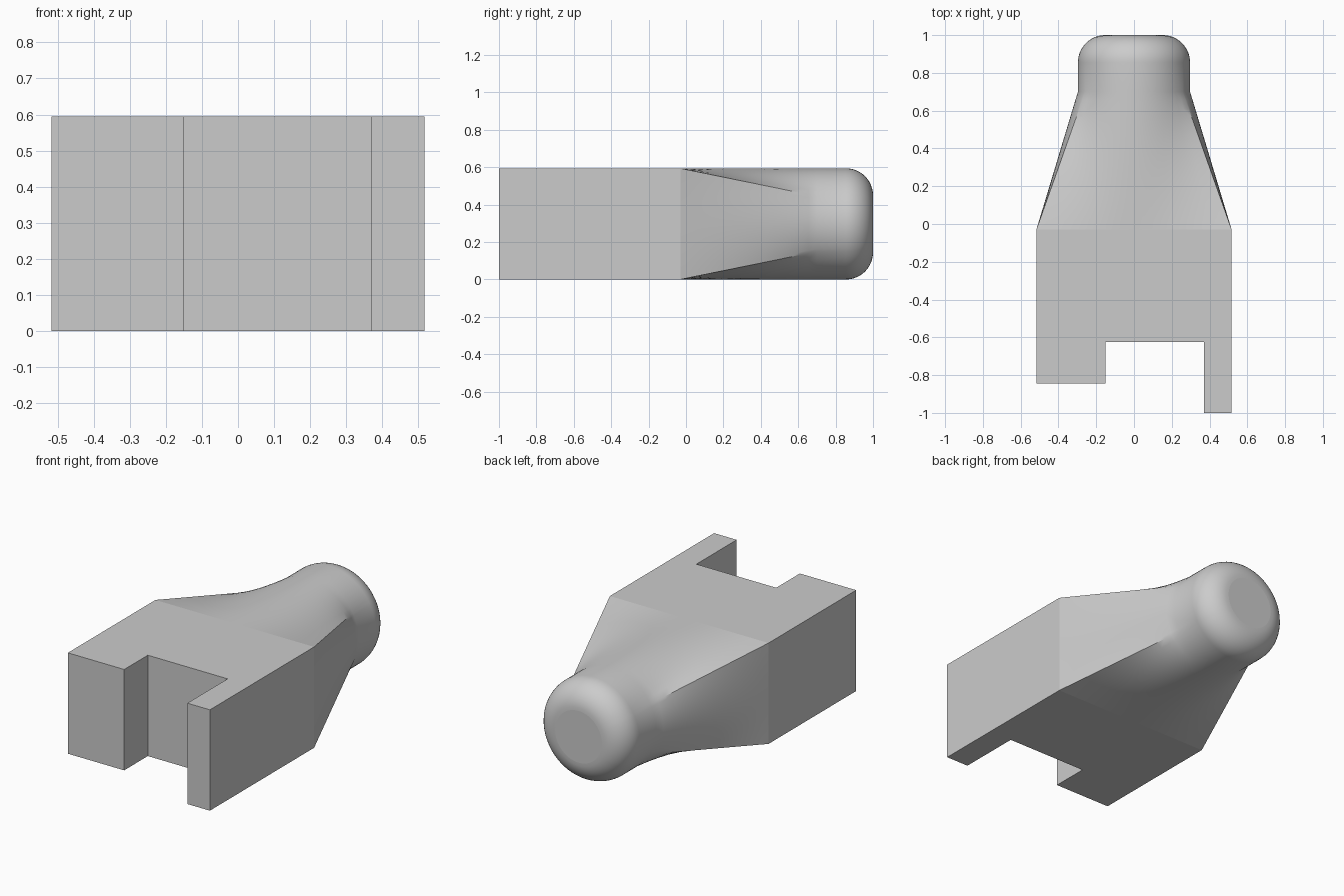
import bpy
import bmesh
from math import atan2, cos, sin, pi

cube = bpy.data.objects.get("Cube")
if cube:
    bpy.data.objects.remove(cube, do_unlink=True)

HALF_W, HALF_H = 0.517, 0.297      # rectangular section
RADIUS, FILLET = 0.297, 0.145      # round neck and its rounded end
Y_SEAM, Y_NECK, Y_END = -0.03, 0.7, 1.0
N = 20                             # segments per rectangle side

grey = bpy.data.materials.new("plain grey")
grey.use_nodes = True
colour = (0.6, 0.6, 0.6, 1)
grey.diffuse_color = colour
grey.node_tree.nodes["Principled BSDF"].inputs["Base Color"].default_value = colour

# Ray angles, starting at the lower +x corner and hitting all four corners
corner = atan2(HALF_H, HALF_W)
bounds = [-corner, corner, pi - corner, pi + corner, 2 * pi - corner]
angles = [a + (b - a) * i / N for a, b in zip(bounds, bounds[1:]) for i in range(N)]


def rect_reach(a):
    """Distance from the centre to the rectangle along a ray."""
    return min(HALF_W / max(abs(cos(a)), 1e-6), HALF_H / max(abs(sin(a)), 1e-6))


bm = bmesh.new()


def ring(y, blend, radius):
    verts = []
    for a in angles:
        r = rect_reach(a) * (1 - blend) + radius * blend
        verts.append(bm.verts.new((r * cos(a), y, HALF_H + r * sin(a))))
    return verts


# Rectangle-to-circle transition, straight neck, rounded end
STEPS = 16
rings = [ring(Y_SEAM + (Y_NECK - Y_SEAM) * i / STEPS, i / STEPS, RADIUS)
         for i in range(STEPS + 1)]
for i in range(13):
    t = pi / 2 * i / 12
    rings.append(ring(Y_END - FILLET + FILLET * sin(t), 1,
                      RADIUS - FILLET + FILLET * cos(t)))
count = len(angles)
for r0, r1 in zip(rings, rings[1:]):
    for i in range(count):
        j = (i + 1) % count
        bm.faces.new((r0[i], r0[j], r1[j], r1[i])).smooth = True
flat = [bm.faces.new(rings[-1])]

# Notched block with one long and one short prong
front = [(HALF_W, -1), (0.37, -1), (0.37, -0.625),
         (-0.15, -0.625), (-0.15, -0.845), (-HALF_W, -0.845)]
top = [bm.verts.new((x, y, 2 * HALF_H)) for x, y in front]
low = [bm.verts.new((x, y, 0)) for x, y in front]
seam = rings[0]
flat.append(bm.faces.new(top + seam[N:2 * N + 1][::-1]))
flat.append(bm.faces.new(low + seam[3 * N:] + [seam[0]]))
flat.append(bm.faces.new(seam[:N + 1] + [top[0], low[0]]))
flat.append(bm.faces.new(seam[2 * N:3 * N + 1] + [low[-1], top[-1]]))
for i in range(len(front) - 1):
    flat.append(bm.faces.new((top[i], top[i + 1], low[i + 1], low[i])))
bmesh.ops.recalc_face_normals(bm, faces=bm.faces)
bm.faces.index_update()
flat_ids = [f.index for f in flat]

mesh = bpy.data.meshes.new("notched_adapter")
bm.to_mesh(mesh)
bm.free()
mesh.materials.append(grey)
body = bpy.data.objects.new("notched_adapter", mesh)
bpy.context.collection.objects.link(body)

# Smooth the curved skin, keep the block and end disc flat
bpy.ops.object.select_all(action="DESELECT")
body.select_set(True)
bpy.context.view_layer.objects.active = body
bpy.ops.object.shade_smooth_by_angle(angle=pi / 6)
for i in flat_ids:
    mesh.polygons[i].use_smooth = False
